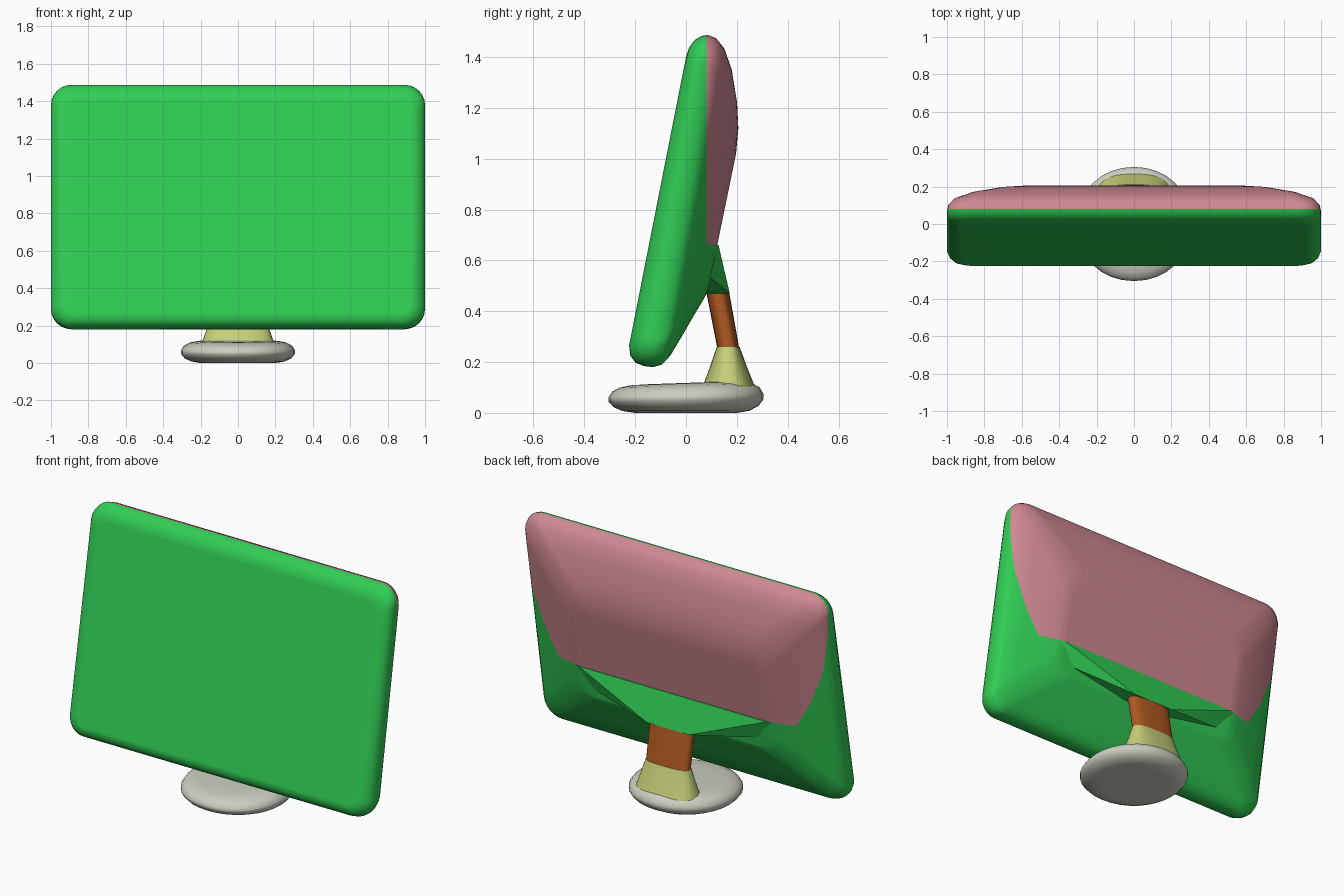
import bpy, bmesh
from math import sin, cos, pi, radians
from mathutils import Vector

cube = bpy.data.objects.get("Cube")
if cube:
    bpy.data.objects.remove(cube, do_unlink=True)


def material(name, rgb):
    m = bpy.data.materials.new(name)
    m.use_nodes = True
    color = (*rgb, 1)
    m.diffuse_color = color
    m.node_tree.nodes["Principled BSDF"].inputs["Base Color"].default_value = color
    return m


green = material("green", (0.03, 0.61, 0.09))
pink = material("pink", (0.63, 0.25, 0.29))
orange = material("burnt orange", (0.43, 0.10, 0.015))
lime = material("pale lime", (0.57, 0.63, 0.19))
grey = material("warm grey", (0.59, 0.62, 0.52))


def loft(rings):
    """Skin a list of closed point rings and cap both ends."""
    bm = bmesh.new()
    loops = [[bm.verts.new(p) for p in ring] for ring in rings]
    for a, b in zip(loops, loops[1:]):
        for i in range(len(a)):
            j = (i + 1) % len(a)
            bm.faces.new((a[i], a[j], b[j], b[i]))
    bm.faces.new(loops[0])
    bm.faces.new(loops[-1])
    return bm


def finish(bm, name, mats, angle=35):
    bmesh.ops.recalc_face_normals(bm, faces=bm.faces)
    mesh = bpy.data.meshes.new(name)
    bm.to_mesh(mesh)
    bm.free()
    ob = bpy.data.objects.new(name, mesh)
    bpy.context.collection.objects.link(ob)
    for m in mats:
        mesh.materials.append(m)
    bpy.ops.object.select_all(action="DESELECT")
    ob.select_set(True)
    bpy.context.view_layer.objects.active = ob
    bpy.ops.object.shade_smooth_by_angle(angle=radians(angle))
    weighted = ob.modifiers.new("weighted normals", "WEIGHTED_NORMAL")
    weighted.keep_sharp = True
    return ob


def slanted_ring(hx, bottom, top, r, steps=6):
    """Rounded rectangle leaning from a bottom (y, z) to a top (y, z)."""
    low, high = Vector((0, *bottom)), Vector((0, *top))
    length = (high - low).length
    axis = (high - low) / length
    pts = []
    corners = ((hx - r, length - r), (r - hx, length - r), (r - hx, r), (hx - r, r))
    for k, (cx, ct) in enumerate(corners):
        for s in range(steps + 1):
            a = (k + s / steps) * pi / 2
            pts.append(low + axis * (ct + r * sin(a)) + Vector((cx + r * cos(a), 0, 0)))
    return pts


def oval(rx, ry, cy, z, power=1.0, n=32):
    def bend(v):
        return abs(v) ** power * (1 if v >= 0 else -1)
    return [(rx * bend(cos(2 * pi * i / n)), cy + ry * bend(sin(2 * pi * i / n)), z)
            for i in range(n)]


# Screen housing: rounded slab in front, tapering to a smaller back panel
housing = loft([slanted_ring(*r) for r in (
    (0.920, (-0.224, 0.265), (0.000, 1.400), 0.06),
    (0.955, (-0.219, 0.225), (0.012, 1.437), 0.08),
    (0.985, (-0.198, 0.197), (0.035, 1.467), 0.10),
    (1.000, (-0.165, 0.184), (0.060, 1.482), 0.11),
    (1.000, (-0.130, 0.180), (0.085, 1.487), 0.11),
    (0.993, (-0.095, 0.190), (0.118, 1.474), 0.11),
    (0.965, (-0.062, 0.225), (0.150, 1.435), 0.11),
    (0.880, (-0.020, 0.295), (0.180, 1.350), 0.11),
    (0.760, (0.035, 0.390), (0.201, 1.220), 0.12),
    (0.670, (0.071, 0.450), (0.206, 1.120), 0.12),
    (0.610, (0.086, 0.480), (0.197, 1.020), 0.10))])

# Cut clean colour borders, then colour the upper rear cover
SPLIT_Y, SPLIT_Z = 0.08, 0.66
for co, no in (((0, SPLIT_Y, 0), (0, 1, 0)), ((0, 0, SPLIT_Z), (0, 0, 1))):
    bmesh.ops.bisect_plane(housing, geom=housing.verts[:] + housing.edges[:] + housing.faces[:],
                           plane_co=co, plane_no=no)
for f in housing.faces:
    c = f.calc_center_median()
    f.material_index = int(c.y > SPLIT_Y and c.z > SPLIT_Z)
finish(housing, "screen_housing", [green, pink])

# Faceted mounting ledge under the rear cover
ledge = bmesh.new()
for x, y, z in ((0.74, 0.08, 0.66), (0.62, 0.128, 0.66), (0.62, 0.08, 0.545),
                (0.14, 0.172, 0.47), (0.14, 0.08, 0.47), (0.60, 0.03, 0.62)):
    for side in (1, -1):
        ledge.verts.new((side * x, y, z))
bmesh.ops.convex_hull(ledge, input=ledge.verts[:])
finish(ledge, "mounting_ledge", [green], 15)

# Leaning neck
finish(loft([oval(0.14, 0.043, 0.167, 0.25, 0.7), oval(0.14, 0.045, 0.124, 0.48, 0.7)]),
       "neck", [orange])

# Flared collar
finish(loft([oval(0.195, 0.104, 0.168, 0.10, 0.85), oval(0.168, 0.073, 0.167, 0.18, 0.8),
             oval(0.142, 0.045, 0.166, 0.26, 0.7)]), "neck_collar", [lime])

# Pebble-shaped foot, slightly thicker toward the back
foot = loft([oval(r, r, 0, z, 0.95) for r, z in (
    (0.20, 0), (0.25, 0.008), (0.285, 0.025), (0.304, 0.048), (0.305, 0.068),
    (0.29, 0.092), (0.26, 0.108), (0.22, 0.116), (0.15, 0.118))])
for v in foot.verts:
    v.co.z *= 1 + 0.3 * v.co.y
finish(foot, "foot", [grey], 60)
